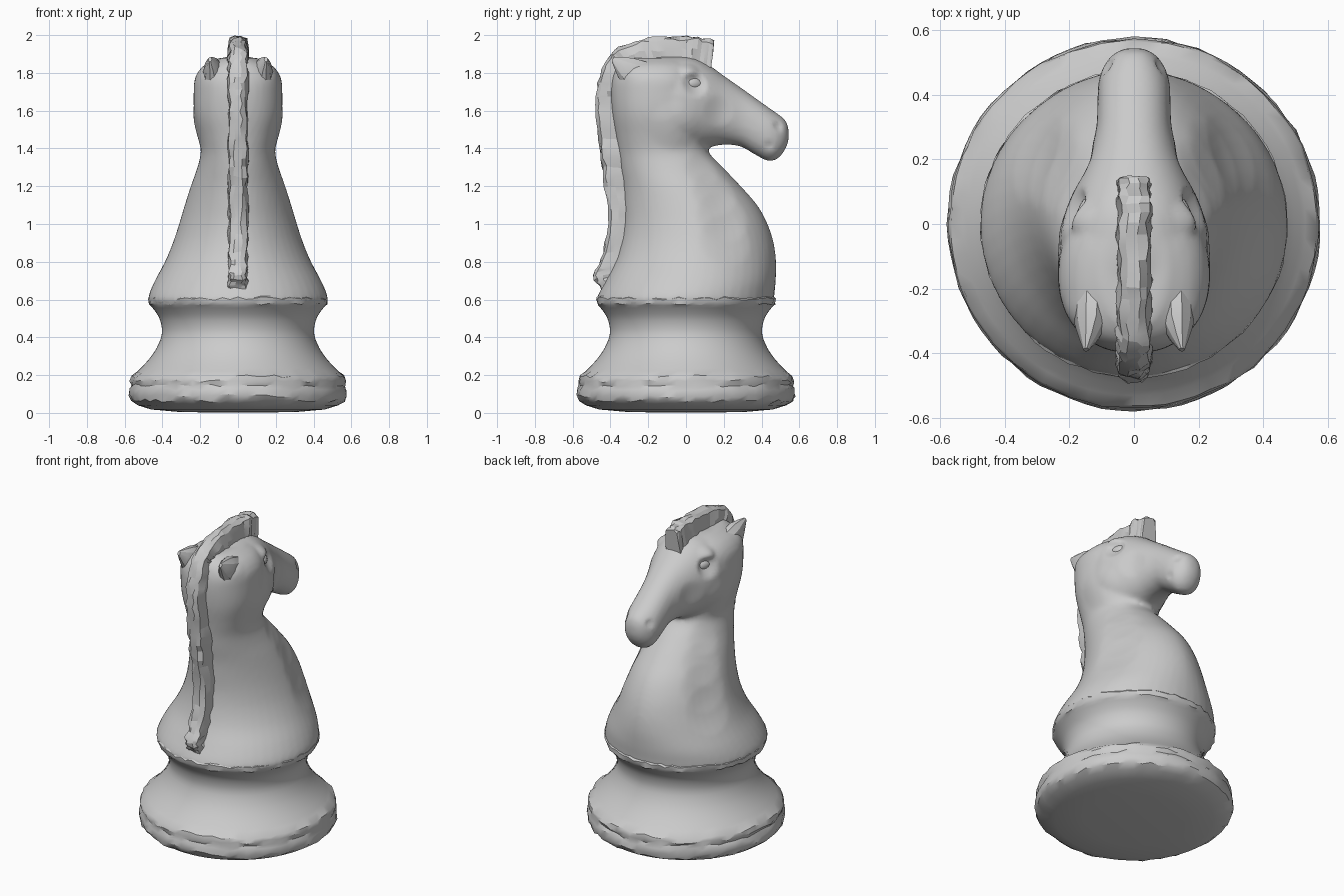
import bpy, bmesh, math, random
from mathutils import Vector

if "Cube" in bpy.data.objects:
    bpy.data.objects.remove(bpy.data.objects["Cube"])

random.seed(4)


def spline(rows, steps):
    """Catmull-Rom interpolation through tuples of any length."""
    out, n = [], len(rows)
    for i in range(n - 1):
        p = [rows[max(0, min(n - 1, i + k))] for k in (-1, 0, 1, 2)]
        for s in range(steps):
            t = s / steps
            out.append([0.5 * (2 * b + (c - a) * t + (2 * a - 5 * b + 4 * c - d) * t * t
                               + (3 * b - a - 3 * c + d) * t ** 3) for a, b, c, d in zip(*p)])
    return out + [list(rows[-1])]


def loft(bm, rings):
    """Skin a list of closed rings and cap both ends."""
    vs = [[bm.verts.new(p) for p in r] for r in rings]
    n = len(vs[0])
    for a, b in zip(vs, vs[1:]):
        for i in range(n):
            j = (i + 1) % n
            bm.faces.new((a[i], a[j], b[j], b[i]))
    bm.faces.new(vs[0])
    bm.faces.new(vs[-1])


def oval(n, e):
    """Unit superellipse."""
    pts = []
    for i in range(n):
        a = 2 * math.pi * i / n
        c, s = math.cos(a), math.sin(a)
        pts.append((math.copysign(abs(c) ** (2 / e), c), math.copysign(abs(s) ** (2 / e), s)))
    return pts


def finish(bm, name, angle=None):
    bmesh.ops.recalc_face_normals(bm, faces=bm.faces[:])
    me = bpy.data.meshes.new(name)
    bm.to_mesh(me)
    bm.free()
    ob = bpy.data.objects.new(name, me)
    bpy.context.collection.objects.link(ob)
    if angle:
        smooth(ob, angle)
    return ob


def smooth(ob, angle):
    bpy.ops.object.select_all(action='DESELECT')
    ob.select_set(True)
    bpy.context.view_layer.objects.active = ob
    bpy.ops.object.shade_smooth_by_angle(angle=math.radians(angle))


# Turned base with a slightly chipped rim
lower = [(.02, .002), (.30, .004), (.46, .018), (.53, .04), (.568, .065), (.578, .09),
         (.575, .125), (.566, .145), (.573, .168), (.566, .192), (.53, .222)]
upper = spline([(.53, .222), (.475, .28), (.43, .345), (.403, .42), (.412, .49),
                (.44, .54), (.474, .58)], 3)
bm = bmesh.new()
rings = []
for r, z in lower + upper[1:] + [(.476, .605), (.455, .625), (.1, .625)]:
    rough = .009 if .06 < z < .2 or .575 < z < .61 else 0
    ring = []
    for i in range(72):
        a = 2 * math.pi * i / 72
        rr = r + random.uniform(-.6, .25) * rough
        ring.append((rr * math.cos(a), rr * math.sin(a), z + random.uniform(-rough, rough)))
    rings.append(ring)
loft(bm, rings)
finish(bm, "turned_base", 32)

# Chest and neck: z, back y, front y, half width, section exponent
neck = [(.53, -.42, .42, .42, 2), (.585, -.472, .462, .472, 2), (.63, -.462, .468, .470, 2),
        (.70, -.425, .475, .44, 2), (.80, -.375, .477, .387, 1.9), (.90, -.345, .464, .345, 1.85),
        (1.0, -.33, .432, .312, 1.85), (1.1, -.33, .377, .282, 1.85), (1.2, -.335, .29, .25, 1.9),
        (1.3, -.35, .195, .215, 2), (1.38, -.36, .12, .197, 2.1), (1.46, -.372, .11, .207, 2.2),
        (1.58, -.392, .10, .232, 2.2), (1.70, -.40, .09, .235, 2.2), (1.78, -.39, .07, .225, 2.3),
        (1.84, -.365, .05, .18, 2.2), (1.88, -.32, .02, .10, 2)]
bm = bmesh.new()
loft(bm, [[(w * u, (b + f) / 2 + (f - b) / 2 * v, z) for u, v in oval(48, e)]
          for z, b, f, w, e in spline(neck, 4)])

# Head and muzzle: y, bottom z, top z, half width
head = [(-.25, 1.46, 1.84, .17), (-.15, 1.40, 1.885, .222), (-.04, 1.385, 1.89, .228),
        (.04, 1.385, 1.88, .212), (.12, 1.405, 1.842, .178), (.2, 1.42, 1.785, .143),
        (.29, 1.41, 1.722, .118), (.37, 1.365, 1.665, .113), (.44, 1.332, 1.615, .11),
        (.49, 1.35, 1.58, .092), (.525, 1.395, 1.55, .064), (.543, 1.44, 1.51, .03)]
loft(bm, [[(w * u, y, (b + t) / 2 + (t - b) / 2 * v) for u, v in oval(40, 2.2)]
          for y, b, t, w in spline(head, 4)])
tmp = finish(bm, "neck_blank")
m = tmp.modifiers.new("fuse", 'REMESH')
m.mode = 'VOXEL'
m.voxel_size = .016
m = tmp.modifiers.new("relax", 'SMOOTH')
m.factor, m.iterations = .5, 3
bpy.context.view_layer.update()
fused = bpy.data.meshes.new_from_object(tmp.evaluated_get(bpy.context.evaluated_depsgraph_get()))
bpy.data.objects.remove(tmp)

# Sculpt touches, both sides: x, y, z, radius, sideways push
touches = [(.185, .045, 1.74, .075, -.032), (.165, .02, 1.815, .06, .02),
           (.20, -.06, 1.52, .14, .012), (.09, .49, 1.52, .035, -.012),
           (.09, .44, 1.42, .03, -.01), (.15, .17, 1.60, .09, -.01),
           (.18, -.30, 1.84, .09, .008),
           (.28, .20, .90, .15, -.014), (.25, .19, 1.03, .15, -.016),
           (.21, .15, 1.16, .13, -.014), (.17, .08, 1.28, .10, -.01)]
for v in fused.vertices:
    side = math.copysign(1, v.co.x)
    p = Vector((abs(v.co.x), v.co.y, v.co.z))
    push = 0
    for x, y, z, r, k in touches:
        d = (p - Vector((x, y, z))).length / r
        if d < 1:
            push += k * (1 - d * d) ** 1.5
    v.co.x += side * push
body = bpy.data.objects.new("neck_and_head", fused)
bpy.context.collection.objects.link(body)
smooth(body, 40)

# Chipped mane: outer y, outer z, root y, root z
mane = [(-.452, .66, -.40, .67), (-.495, .725, -.37, .74), (-.457, .81, -.31, .82),
        (-.412, 1.0, -.29, 1.0), (-.432, 1.2, -.30, 1.2), (-.459, 1.4, -.32, 1.4),
        (-.478, 1.6, -.34, 1.6), (-.467, 1.75, -.34, 1.73), (-.417, 1.88, -.31, 1.81),
        (-.34, 1.944, -.26, 1.83), (-.2, 1.984, -.16, 1.84), (-.03, 1.999, -.03, 1.84),
        (.09, 1.992, .07, 1.83), (.15, 1.976, .13, 1.80)]
bm = bmesh.new()
rings = []
for oy, oz, ry, rz in spline(mane, 4):
    ring = []
    for x, t in ((-.054, 1), (-.05, .45), (-.042, .12), (-.018, .02),
                 (.018, .02), (.042, .12), (.05, .45), (.054, 1)):
        x += random.uniform(-.008, .008)
        t += random.uniform(-.04, .05)
        s = random.uniform(-.007, .007)
        ring.append((x, oy + (ry - oy) * t + s * .5, min(2, oz + (rz - oz) * t + s)))
    rings.append(ring)
loft(bm, rings)
finish(bm, "mane", 15)

# Ears swept back, and heavy-lidded eyes
for side, label in ((1, "right"), (-1, "left")):
    bm = bmesh.new()
    ear = [(.13, -.17, 1.76, .06), (.13, -.24, 1.785, .085), (.132, -.31, 1.81, .08),
           (.14, -.355, 1.845, .045), (.148, -.388, 1.872, .014)]
    loft(bm, [[(side * (x + .65 * r * u), y + .4 * r * v, z + .9 * r * v) for u, v in oval(10, 2)]
              for x, y, z, r in ear])
    finish(bm, label + "_ear", 25)
    bm = bmesh.new()
    bmesh.ops.create_uvsphere(bm, u_segments=16, v_segments=10, radius=.05)
    for v in bm.verts:
        v.co = (side * (.145 + v.co.x * .6 - v.co.y * .3), .04 + v.co.y, 1.742 + v.co.z * .65)
    finish(bm, label + "_eye", 40)
